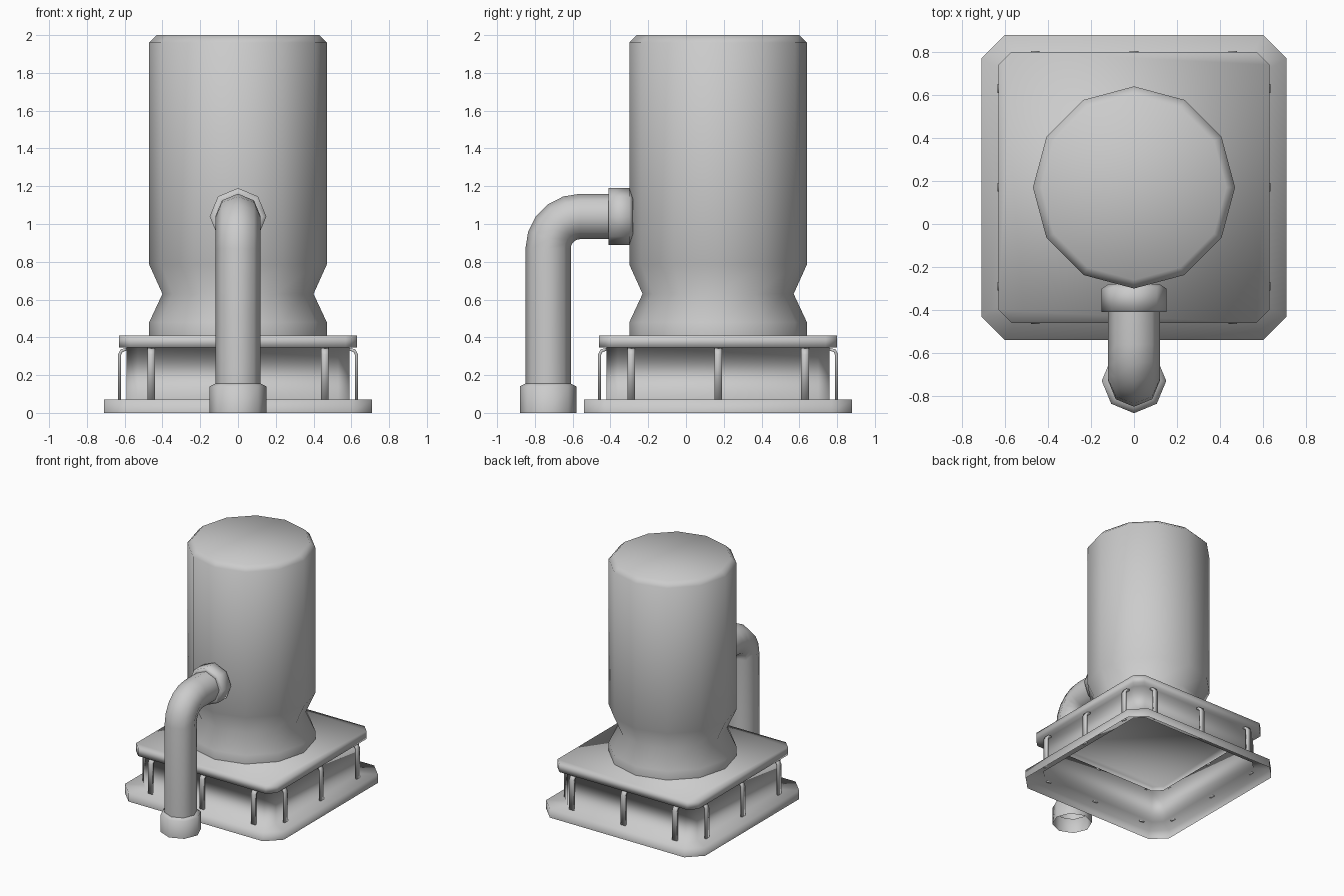
import bpy, bmesh, math
from mathutils import Vector, Matrix

if "Cube" in bpy.data.objects:
    bpy.data.objects.remove(bpy.data.objects["Cube"])

CY = 0.17  # centre of the tank and base in y

grey = bpy.data.materials.new("plain grey")
grey.use_nodes = True
COLOUR = (0.6, 0.6, 0.6, 1)
grey.diffuse_color = COLOUR
grey.node_tree.nodes["Principled BSDF"].inputs["Base Color"].default_value = COLOUR


def finish(name, bm, smooth=True):
    bmesh.ops.recalc_face_normals(bm, faces=bm.faces)
    for f in bm.faces:
        f.smooth = smooth
    mesh = bpy.data.meshes.new(name)
    bm.to_mesh(mesh)
    bm.free()
    mesh.materials.append(grey)
    obj = bpy.data.objects.new(name, mesh)
    bpy.context.collection.objects.link(obj)
    return obj


def loft(name, rings, cap_start=False, cap_end=False):
    """Skin a list of point rings, optionally closing the ends."""
    bm = bmesh.new()
    loops = [[bm.verts.new(p) for p in ring] for ring in rings]
    n = len(loops[0])
    for a, b in zip(loops, loops[1:]):
        for i in range(n):
            j = (i + 1) % n
            bm.faces.new((a[i], a[j], b[j], b[i]))
    if cap_start:
        bm.faces.new(loops[0][::-1])
    if cap_end:
        bm.faces.new(loops[-1])
    return finish(name, bm)


def circle(centre, radius, sides, tilt=0.0):
    """Ring of points about z, tilted about x."""
    rot = Matrix.Rotation(tilt, 3, 'X')
    return [Vector(centre) + rot @ Vector((radius * math.cos(t), radius * math.sin(t), 0))
            for t in (2 * math.pi * i / sides for i in range(sides))]


def square(half, cut, z):
    """Square ring with its corners cut off."""
    k = half - cut
    corner = [(half, -k), (half, k), (k, half), (-k, half),
              (-half, k), (-half, -k), (-k, -half), (k, -half)]
    return [(x, y + CY, z) for x, y in corner]


# Hollow base: flange, recessed wall and top plate in one skin, open below
loft("base", [square(0.71, 0.11, 0), square(0.71, 0.11, 0.07), square(0.59, 0.06, 0.07),
              square(0.59, 0.06, 0.345), square(0.63, 0.06, 0.345),
              square(0.63, 0.06, 0.41)], cap_end=True)

# Twelve-sided tank with a pinched waist and a bevelled top
tank = [(0.47, 0.41), (0.47, 0.48), (0.40, 0.63), (0.47, 0.785), (0.47, 1.96), (0.43, 2.0)]
loft("tank", [circle((0, CY, z), r, 12) for r, z in tank], cap_end=True)

# Bent feed pipe
PY, PZ, BEND = -0.73, 1.04, 0.17
rings = [circle((0, PY, 0.1), 0.12, 8)]
for i in range(6):
    a = math.pi / 2 * i / 5
    rings.append(circle((0, PY + BEND * (1 - math.cos(a)), PZ - BEND + BEND * math.sin(a)),
                        0.12, 8, -a))
rings.append(circle((0, -0.29, PZ), 0.12, 8, -math.pi / 2))
loft("pipe", rings)

# Pipe collars
loft("lower_collar", [circle((0, PY, z), r, 8)
                      for r, z in [(0.15, 0), (0.15, 0.14), (0.12, 0.155)]])
loft("upper_collar", [circle((0, y, PZ), r, 8, -math.pi / 2)
                      for r, y in [(0.12, -0.41), (0.15, -0.41), (0.15, -0.3), (0.12, -0.28)]],
     cap_end=True)

# Flat brackets that rise from the flange and curl in under the plate
outer = [(0.635, 0.065), (0.635, 0.31), (0.622, 0.336), (0.59, 0.345)]
inner = [(0.59, 0.33), (0.612, 0.322), (0.62, 0.305), (0.62, 0.065)]
SIDES = ["right_side", "back", "left_side", "front"]
for side, name in enumerate(SIDES):
    turn = Matrix.Translation((0, CY, 0)) @ Matrix.Rotation(side * math.pi / 2, 4, 'Z')
    for k, offset in enumerate((-0.46, 0, 0.46)):
        bm = bmesh.new()
        ends = [[bm.verts.new((x, offset + w, z)) for x, z in outer + inner]
                for w in (-0.02, 0.02)]
        n = len(ends[0])
        for i in range(n):
            j = (i + 1) % n
            bm.faces.new((ends[0][i], ends[0][j], ends[1][j], ends[1][i]))
        for i in range(n // 2 - 1):
            for e in ends:
                bm.faces.new((e[i], e[i + 1], e[n - 2 - i], e[n - 1 - i]))
        bmesh.ops.transform(bm, matrix=turn, verts=bm.verts)
        finish(f"{name}_bracket_{k + 1}", bm)
